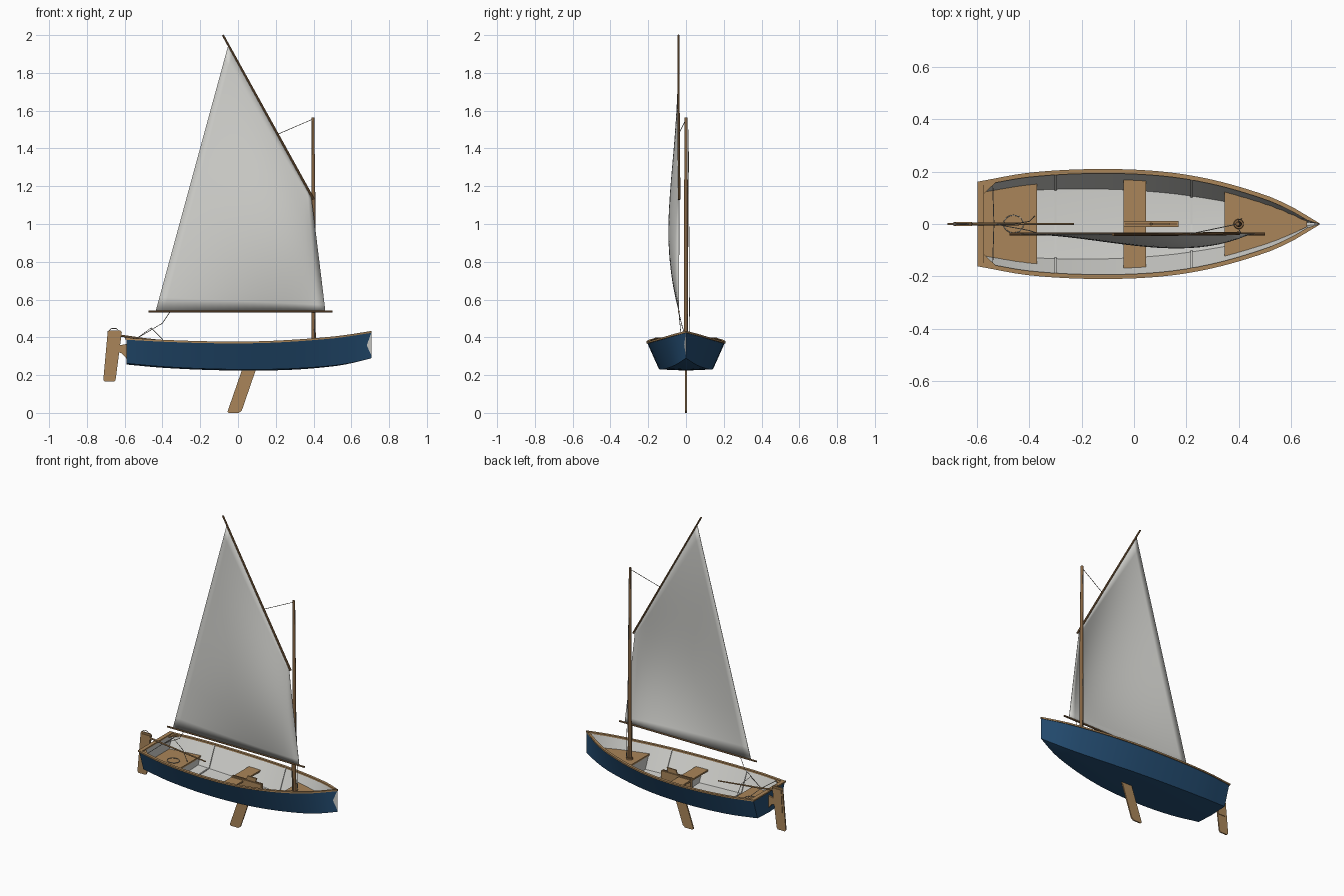
import bpy, bmesh, math
from mathutils import Vector

if "Cube" in bpy.data.objects:
    bpy.data.objects.remove(bpy.data.objects["Cube"])

def material(name, rgb):
    m = bpy.data.materials.new(name)
    m.diffuse_color = (*rgb, 1)
    m.use_nodes = True
    m.node_tree.nodes["Principled BSDF"].inputs["Base Color"].default_value = m.diffuse_color
    return m

BLUE = material("hull_blue", (0.018, 0.075, 0.17))
WHITE = material("inside_white", (0.66, 0.66, 0.63))
WOOD = material("light_wood", (0.40, 0.235, 0.10))
SPAR = material("spar_wood", (0.24, 0.13, 0.055))
SAIL = material("sail_cloth", (0.66, 0.66, 0.63))
ROPE = material("rope", (0.35, 0.33, 0.29))

def make(name, verts, faces, mats, rule=None, smooth=False):
    me = bpy.data.meshes.new(name)
    me.from_pydata(verts, [], faces)
    for m in mats:
        me.materials.append(m)
    if rule:
        for p in me.polygons:
            p.material_index = rule(p)
    bm = bmesh.new()
    bm.from_mesh(me)
    bmesh.ops.remove_doubles(bm, verts=bm.verts, dist=1e-5)
    bmesh.ops.recalc_face_normals(bm, faces=bm.faces)
    bm.to_mesh(me)
    bm.free()
    ob = bpy.data.objects.new(name, me)
    bpy.context.collection.objects.link(ob)
    if smooth:
        bpy.ops.object.select_all(action='DESELECT')
        ob.select_set(True)
        bpy.context.view_layer.objects.active = ob
        bpy.ops.object.shade_smooth_by_angle(angle=math.radians(30))
    return ob

def loft(name, rings, mats, rule=None, smooth=True, caps=True):
    n = len(rings[0])
    verts = [v for r in rings for v in r]
    faces = [(i*n + j, i*n + (j+1) % n, (i+1)*n + (j+1) % n, (i+1)*n + j)
             for i in range(len(rings)-1) for j in range(n)]
    if caps:
        faces += [tuple(range(n)), tuple(range(len(verts)-n, len(verts)))]
    return make(name, verts, faces, mats, rule, smooth)

def box(name, x0, x1, y0, y1, z0, z1, mat):
    ring = lambda x: [(x, y0, z0), (x, y1, z0), (x, y1, z1), (x, y0, z1)]
    return loft(name, [ring(x0), ring(x1)], [mat], smooth=False)

def plate(name, outline, half, mat):
    """Upright board: x-z outline with thickness across y."""
    return loft(name, [[(x, y, z) for x, z in outline] for y in (-half, half)], [mat], smooth=False)

def rod(name, pts, r0, r1, mat, sides=8):
    pts = [Vector(p) for p in pts]
    rings = []
    for i, p in enumerate(pts):
        d = (pts[min(i+1, len(pts)-1)] - pts[max(i-1, 0)]).normalized()
        a = d.orthogonal().normalized() if not rings else (a - d*a.dot(d)).normalized()
        b = d.cross(a)
        r = r0 + (r1-r0)*i/(len(pts)-1)
        rings.append([p + r*(a*math.cos(t) + b*math.sin(t))
                      for t in (2*math.pi*k/sides for k in range(sides))])
    return loft(name, rings, [mat], smooth=sides > 6)

# Hull lines: half beam, sheer height, chine half width, chine height
XS = [-0.59, -0.4, -0.15, 0.1, 0.3, 0.5, 0.6, 0.708]
BEAM = [0.16, 0.193, 0.207, 0.198, 0.166, 0.108, 0.064, 0.0]
SHEER = [0.393, 0.383, 0.375, 0.375, 0.384, 0.40, 0.413, 0.43]
CHINE = [0.118, 0.138, 0.144, 0.131, 0.104, 0.064, 0.037, 0.0]
BASE = [0.262, 0.245, 0.233, 0.23, 0.235, 0.25, 0.265, 0.29]

def curve(ys, x):
    n = len(XS)
    i = max(k for k in range(n-1) if XS[k] <= x or k == 0)
    def slope(k):
        a, b = max(k-1, 0), min(k+1, n-1)
        return (ys[b]-ys[a])/(XS[b]-XS[a])
    h = XS[i+1]-XS[i]
    t = (x-XS[i])/h
    return ((2*t**3-3*t*t+1)*ys[i] + (t**3-2*t*t+t)*h*slope(i)
            + (3*t*t-2*t**3)*ys[i+1] + (t**3-t*t)*h*slope(i+1))

def section(x, off=0.0):
    b, s, c, z = (curve(q, x) for q in (BEAM, SHEER, CHINE, BASE))
    b, c, z = max(b-off, 0), max(c-off, 0), z+off
    k = z - 0.006*min(1, c/0.1)
    return [(x, b, s), (x, c, z), (x, 0, k), (x, -c, z), (x, -b, s)]

def inner_half(x, z):
    (_, b, s), (_, c, k) = section(x, 0.010)[:2]
    return max(c + (b-c)*(z-k)/(s-k), 0.001)

def span(a, b, n):
    return [a + (b-a)*i/n for i in range(n+1)]

STATIONS = span(XS[0], XS[-1], 28)

# Hull shell, blue outside and white inside
loft("hull", [section(x) + section(x, 0.010)[::-1] for x in STATIONS], [BLUE, WHITE],
     rule=lambda p: 0 if p.index % 10 < 4 else 1, caps=False)

# Transom closing the stern
loft("transom", [section(-0.591), section(-0.575)], [BLUE, WHITE],
     rule=lambda p: 1 if p.center.x > -0.577 else 0, smooth=False)
box("transom_cap", -0.598, -0.573, -0.163, 0.163, 0.389, 0.398, WOOD)

# Gunwales and corner knees on both sides
for side, tag in ((1, "left"), (-1, "right")):
    rings = []
    for x in STATIONS:
        b, s = curve(BEAM, x), curve(SHEER, x)
        o, i = side*(b+0.003), side*max(b-0.014, 0)
        rings.append([(x, o, s-0.006), (x, o, s+0.004), (x, i, s+0.004), (x, i, s-0.006)])
    loft("gunwale_" + tag, rings, [WOOD])
    loft("stern_knee_" + tag, [[(-0.58, side*0.155, z), (-0.58, side*0.11, z), (-0.52, side*0.166, z)]
                               for z in (0.382, 0.391)], [WOOD], smooth=False)

# Seats and foredeck that follow the hull, with white bulkheads below
def seat(name, x0, x1, z, n):
    rings = []
    for x in span(x0, x1, n):
        h = inner_half(x, z)
        rings.append([(x, -h, z-0.01), (x, h, z-0.01), (x, h, z), (x, -h, z)])
    loft(name, rings, [WOOD], smooth=False)

def bulkhead(name, x, z):
    rings = []
    for q in (x-0.004, x+0.004):
        s = section(q, 0.008)
        h = inner_half(q, z)
        rings.append([(q, h, z), s[1], s[2], s[3], (q, -h, z)])
    loft(name, rings, [WHITE], smooth=False)

seat("stern_seat", -0.578, -0.37, 0.305, 6)
bulkhead("stern_bulkhead", -0.378, 0.298)
seat("middle_thwart", -0.04, 0.045, 0.318, 3)
bulkhead("thwart_support", 0.0, 0.31)
seat("foredeck", 0.345, 0.66, 0.335, 8)
bulkhead("bow_bulkhead", 0.353, 0.328)

# Thin frames across the floor and up the sides
for x, tag in ((-0.3, "aft"), (0.22, "fore")):
    loft("frame_" + tag, [section(q, 0.009) + section(q, 0.015)[::-1] for q in (x-0.004, x+0.004)],
         [WHITE], smooth=False)

# Centreboard, its case and the head block
box("board_case", -0.04, 0.17, -0.011, 0.011, 0.232, 0.325, WOOD)
box("case_slot", -0.035, 0.165, -0.004, 0.004, 0.324, 0.328, SPAR)
plate("centreboard", [(-0.056, 0.006), (-0.048, 0.0), (0.005, 0.0), (0.02, 0.012),
                      (0.095, 0.23), (0.135, 0.352), (0.07, 0.352), (0.022, 0.23)], 0.004, WOOD)

# Rudder, bracket and tiller
plate("rudder", [(-0.713, 0.175), (-0.705, 0.165), (-0.655, 0.165), (-0.648, 0.175),
                 (-0.615, 0.428), (-0.622, 0.436), (-0.682, 0.436), (-0.69, 0.428)], 0.004, WOOD)
for side, tag in ((1, "left"), (-1, "right")):
    loft("rudder_cheek_" + tag, [[(x, side*y, z) for x, z in
         ((-0.69, 0.28), (-0.638, 0.28), (-0.619, 0.425), (-0.682, 0.425))]
         for y in (0.004, 0.008)], [WOOD], smooth=False)
plate("rudder_bracket", [(-0.645, 0.355), (-0.588, 0.365), (-0.588, 0.285), (-0.615, 0.315),
                         (-0.645, 0.325)], 0.006, WOOD)
rod("tiller", [(-0.67, 0, 0.415), (-0.5, 0, 0.392), (-0.23, 0, 0.362)], 0.006, 0.004, WOOD)

# Mast, boom and yard
rod("mast", [(0.4, 0, 0.245), (0.4, 0, 1.1), (0.396, 0, 1.565)], 0.0125, 0.008, SPAR, 12)
rod("boom", [(-0.475, -0.038, 0.537), (0.5, -0.038, 0.537)], 0.0055, 0.0055, SPAR)
rod("yard", [(-0.08, -0.04, 2.0), (0.16, -0.039, 1.565), (0.4, -0.036, 1.13)], 0.0055, 0.0065, SPAR)
rod("mast_collar", [(0.4, 0, 0.334), (0.4, 0, 0.345)], 0.02, 0.018, SPAR, 12)

# Sail with its belly pushed to one side and fullest near the luff
clew, tack = Vector((-0.435, -0.038, 0.542)), Vector((0.462, -0.038, 0.542))
peak, throat = Vector((-0.052, -0.04, 1.945)), Vector((0.388, -0.036, 1.142))
N = 20
verts = []
for v in span(0, 1, N):
    for u in span(0, 1, N):
        p = tack.lerp(clew, u).lerp(throat.lerp(peak, u), v)
        p.y -= 0.054*math.sin(math.pi*u**0.72)*math.sin(math.pi*v**0.9)
        verts.append(p)
faces = [(j*(N+1)+i, j*(N+1)+i+1, (j+1)*(N+1)+i+1, (j+1)*(N+1)+i)
         for j in range(N) for i in range(N)]
sail = make("sail", verts, faces, [SAIL], smooth=True)
mod = sail.modifiers.new("cloth_thickness", 'SOLIDIFY')
mod.thickness = 0.003
mod.offset = 0

# Rigging lines
R = 0.0018
lines = {
    "halyard": [(0.396, 0, 1.555), (0.21, -0.039, 1.475)],
    "halyard_fall": [(0.398, 0.012, 1.5), (0.4, 0.016, 0.9), (0.41, 0.02, 0.345)],
    "downhaul": [(0.41, -0.038, 0.535), (0.4, -0.02, 0.34)],
    "main_sheet": [(-0.36, -0.038, 0.535), (-0.40, -0.025, 0.475), (-0.535, 0, 0.395)],
    "sheet_tail": [(-0.535, 0, 0.395), (-0.46, 0.0, 0.45), (-0.40, 0.01, 0.39), (-0.38, 0.03, 0.307)],
    "traveller": [(-0.54, -0.16, 0.388), (-0.535, 0, 0.395), (-0.54, 0.16, 0.388)],
    "rope_coil": [(-0.46 + 0.038*math.cos(t), 0.034*math.sin(t), 0.308) for t in span(0, 2*math.pi, 20)],
    "rudder_line": [(-0.69, 0, 0.43), (-0.67, 0, 0.447), (-0.645, 0, 0.447), (-0.625, 0, 0.43)],
}
for name, pts in lines.items():
    rod(name, pts, R, R, ROPE, 5)
